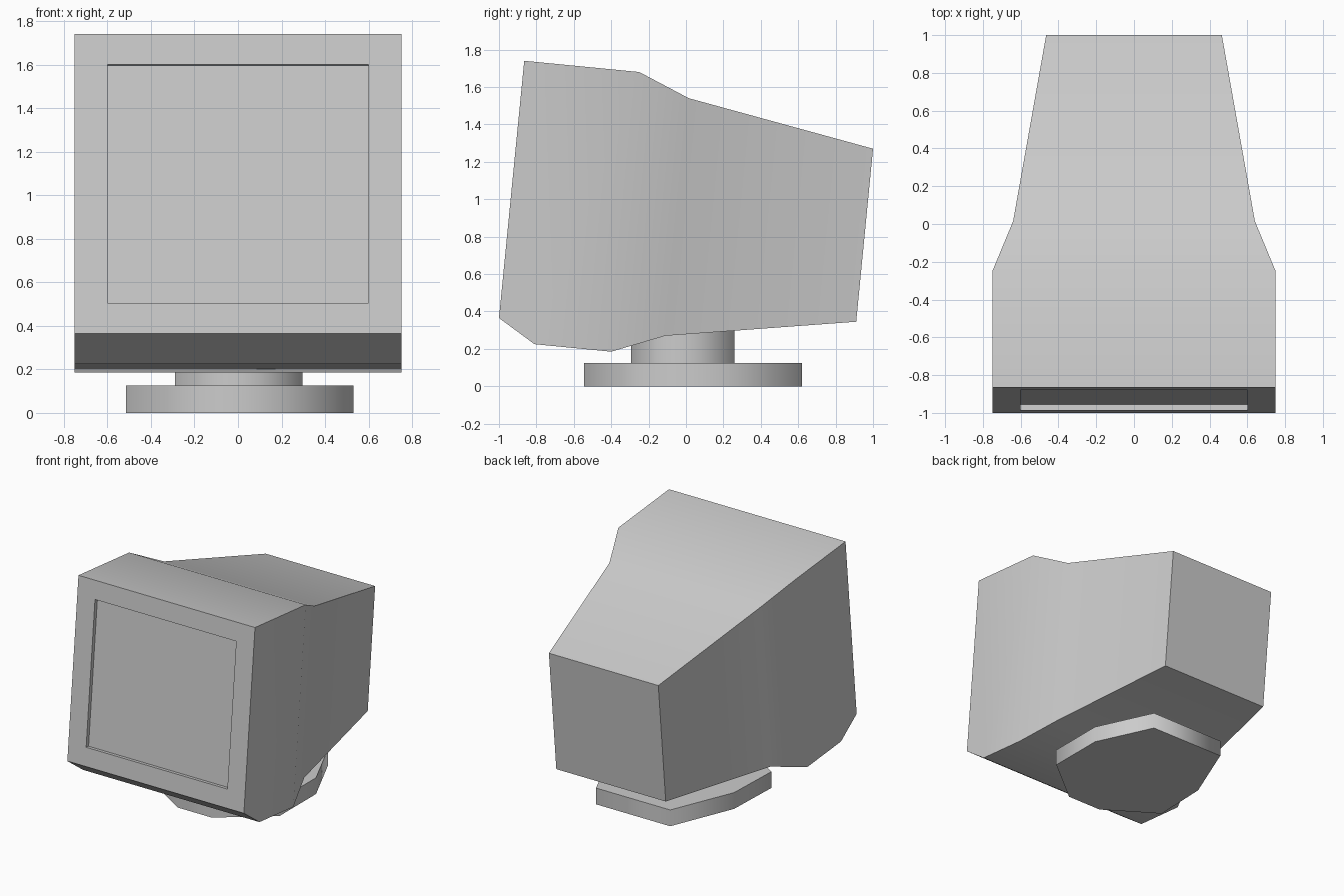
import bpy
import bmesh
from math import radians
from mathutils import Vector

cube = bpy.data.objects.get("Cube")
if cube:
    bpy.data.objects.remove(cube, do_unlink=True)

grey = bpy.data.materials.new("plain grey")
grey.use_nodes = True
COLOUR = (0.6, 0.6, 0.6, 1)
grey.diffuse_color = COLOUR
grey.node_tree.nodes["Principled BSDF"].inputs["Base Color"].default_value = COLOUR


def finish(bm, name, angle):
    """Turn a bmesh into a shaded, coloured object."""
    bmesh.ops.recalc_face_normals(bm, faces=bm.faces[:])
    mesh = bpy.data.meshes.new(name)
    bm.to_mesh(mesh)
    bm.free()
    mesh.materials.append(grey)
    obj = bpy.data.objects.new(name, mesh)
    bpy.context.collection.objects.link(obj)
    bpy.ops.object.select_all(action="DESELECT")
    obj.select_set(True)
    bpy.context.view_layer.objects.active = obj
    bpy.ops.object.shade_smooth_by_angle(angle=radians(angle))
    return obj


def prism(name, outline, bottom, top, angle):
    """Extrude a flat outline upwards."""
    bm = bmesh.new()
    face = bm.faces.new([bm.verts.new((x, y, bottom)) for x, y in outline])
    side = bmesh.ops.extrude_face_region(bm, geom=[face], use_keep_orig=True)
    raised = [g for g in side["geom"] if isinstance(g, bmesh.types.BMVert)]
    bmesh.ops.translate(bm, verts=raised, vec=(0, 0, top - bottom))
    return finish(bm, name, angle)


# Tilted casing: side profile as (half width, y, z), from the front bottom over the top
profile = [
    (0.75, -1.0, 0.365), (0.75, -0.865, 1.74), (0.75, -0.25, 1.68),
    (0.64, 0.015, 1.54), (0.465, 1.0, 1.27), (0.465, 0.91, 0.345),
    (0.64, -0.11, 0.27), (0.75, -0.40, 0.185), (0.75, -0.81, 0.225),
]
bm = bmesh.new()
left = [bm.verts.new((w, y, z)) for w, y, z in profile]
right = [bm.verts.new((-w, y, z)) for w, y, z in profile]
strips = []
for i in range(len(profile)):
    j = (i + 1) % len(profile)
    strips.append(bm.faces.new((left[i], left[j], right[j], right[i])))
for panel in ((0, 1, 2, 7, 8), (2, 3, 6, 7), (3, 4, 5, 6)):
    for side in (left, right):
        bm.faces.new([side[i] for i in panel])
bmesh.ops.recalc_face_normals(bm, faces=bm.faces[:])

# Recessed screen in the front face
screen = strips[0]
centre = screen.calc_center_median()
bmesh.ops.inset_individual(bm, faces=[screen], thickness=0.1)
for v in screen.verts:
    offset = v.co - centre
    half_x, half_z = 0.6, 0.547
    rise = half_z if offset.z > 0 else -half_z
    v.co = centre + Vector((half_x if offset.x > 0 else -half_x,
                            rise * offset.y / offset.z, rise))
inward = screen.normal.copy() * -0.03
extruded = bmesh.ops.extrude_discrete_faces(bm, faces=[screen])
bmesh.ops.translate(bm, verts=extruded["faces"][0].verts[:], vec=inward)
finish(bm, "casing", 30)

# Eight-sided stand: wide foot and narrower neck
foot = [(0.33, 0.62), (-0.30, 0.62), (-0.50, 0.13), (-0.515, -0.30),
        (-0.13, -0.545), (0.16, -0.545), (0.53, -0.25), (0.53, 0.19)]
prism("foot", foot, 0, 0.125, 75)
neck = [(x * 0.56, y * 0.476 - 0.035) for x, y in foot]
prism("neck", neck, 0.125, 0.4, 75)
